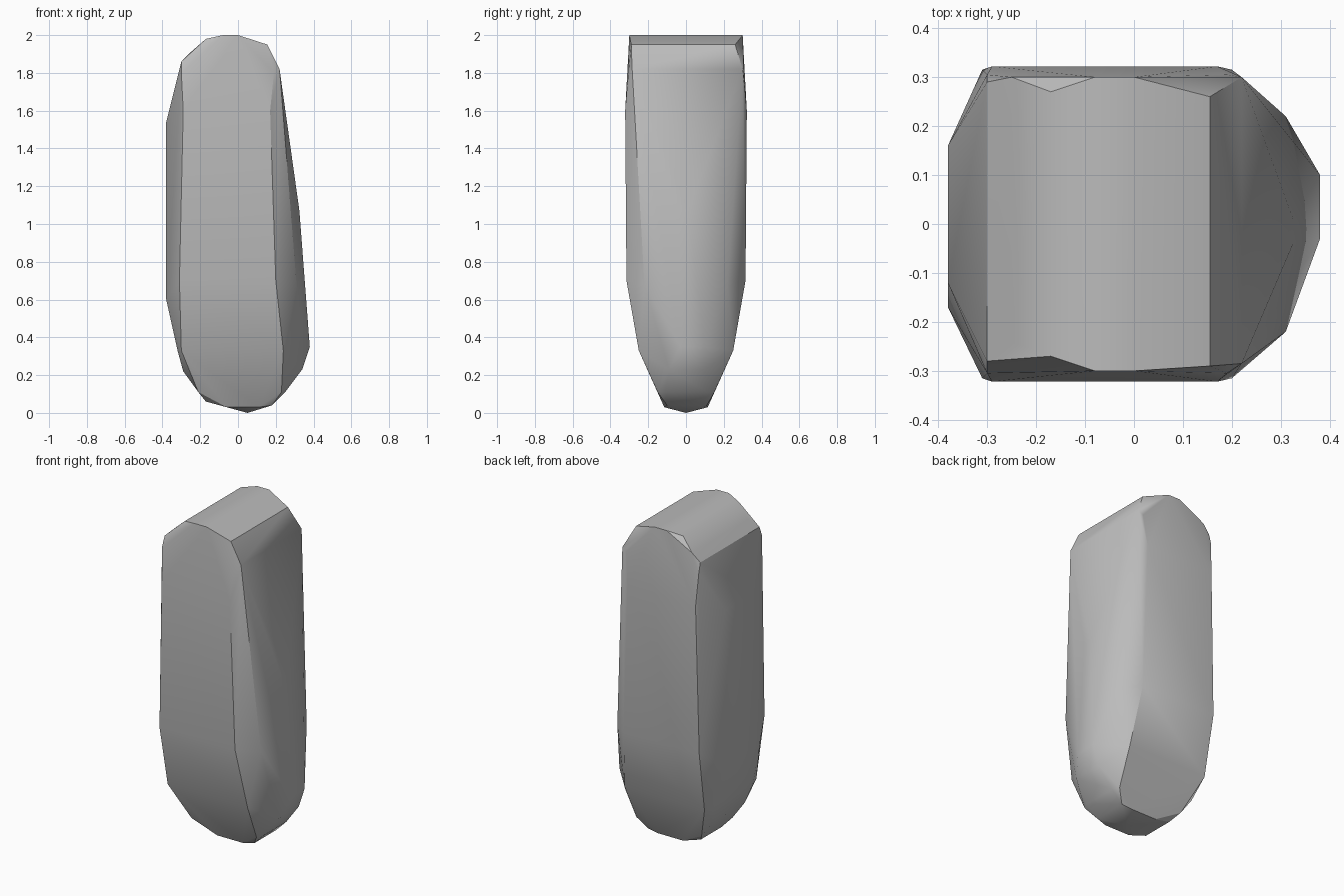
import bpy
import bmesh
import math

default_cube = bpy.data.objects.get("Cube")
if default_cube:
    bpy.data.objects.remove(default_cube, do_unlink=True)


def make_material(name, level):
    """Create one flat grey material."""
    material = bpy.data.materials.new(name)
    material.use_nodes = True
    colour = (level, level, level, 1)
    material.diffuse_color = colour
    shader = material.node_tree.nodes["Principled BSDF"]
    shader.inputs["Base Color"].default_value = colour
    shader.inputs["Roughness"].default_value = 0.8
    return material


def hull_object(name, points, material, sharp_angle):
    """Wrap a set of corner points in a closed faceted skin."""
    bm = bmesh.new()
    for point in points:
        bm.verts.new(point)
    result = bmesh.ops.convex_hull(bm, input=bm.verts)
    unused = {item for key in ("geom_interior", "geom_unused")
              for item in result[key] if isinstance(item, bmesh.types.BMVert)}
    bmesh.ops.delete(bm, geom=list(unused), context="VERTS")
    bmesh.ops.recalc_face_normals(bm, faces=bm.faces)
    mesh = bpy.data.meshes.new(name)
    bm.to_mesh(mesh)
    bm.free()
    mesh.materials.append(material)
    obj = bpy.data.objects.new(name, mesh)
    bpy.context.collection.objects.link(obj)
    bpy.ops.object.select_all(action="DESELECT")
    obj.select_set(True)
    bpy.context.view_layer.objects.active = obj
    bpy.ops.object.shade_smooth_by_angle(angle=math.radians(sharp_angle))
    return obj


# Broad front and back faces: height, left edge, right edge, half depth
broad_faces = [
    (2, -.08, 0, .3),
    (1.8, -.3, .19, .305),
    (1.6, -.29, .17, .322),
    (.7, -.31, .2, .315),
    (.33, -.3, .24, .25),
    (.11, -.21, .23, .15),
    (.03, -.06, .11, .115),
]

# Narrow edge faces: height, x, front y, back y
edge_faces = [
    (1.98, -.17, -.27, .27),
    (1.91, -.25, -.24, .3),
    (1.86, -.3, -.28, .29),
    (1.54, -.38, -.12, .16),
    (.6, -.38, -.17, .15),
    (.33, -.32, -.19, .19),
    (.22, -.29, -.15, .15),
    (.06, -.17, -.1, .1),
    (1.95, .155, -.29, .26),
    (1.82, .22, -.285, .3),
    (1.07, .325, -.04, .01),
    (.68, .31, -.22, .22),
    (.35, .38, -.03, .1),
    (.23, .34, -.09, .1),
    (.11, .25, -.11, .11),
    (.04, .18, -.1, .11),
]

corners = [(.05, 0, 0)]
for z, left, right, depth in broad_faces:
    corners += [(x, y, z) for x in (left, right) for y in (-depth, depth)]
for z, x, front, back in edge_faces:
    corners += [(x, front, z), (x, back, z)]

stone_grey = make_material("stone grey", .5)
hull_object("stone", corners, stone_grey, 30)
